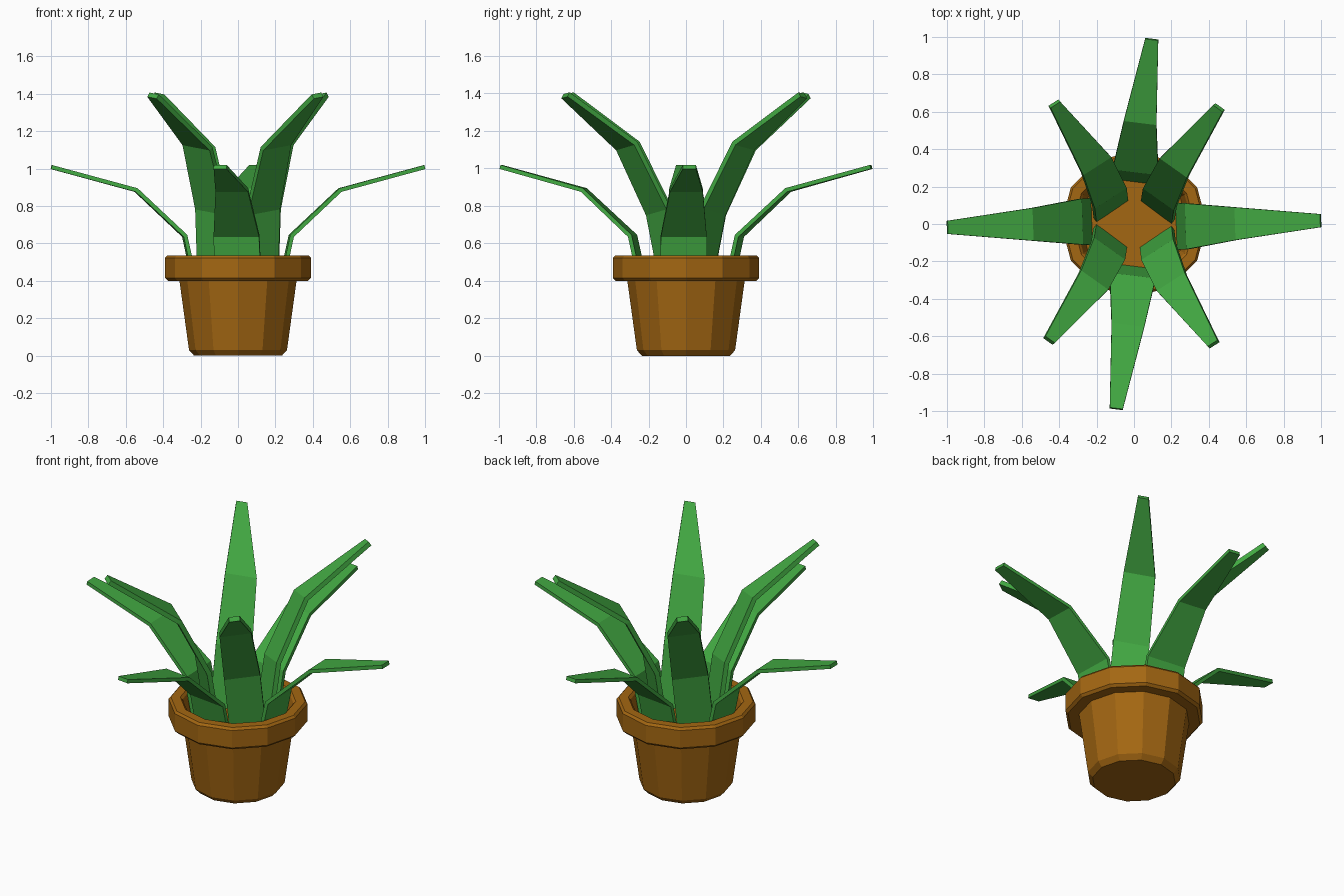
import bpy, bmesh, math
from mathutils import Vector

if "Cube" in bpy.data.objects:
    bpy.data.objects.remove(bpy.data.objects["Cube"])


def material(name, rgb):
    m = bpy.data.materials.new(name)
    m.diffuse_color = (*rgb, 1)
    m.use_nodes = True
    m.node_tree.nodes["Principled BSDF"].inputs["Base Color"].default_value = m.diffuse_color
    return m


terracotta = material("terracotta", (0.37, 0.135, 0.006))
leaf_green = material("leaf green", (0.054, 0.39, 0.054))


def finish(bm, name, mat):
    bmesh.ops.recalc_face_normals(bm, faces=bm.faces[:])
    me = bpy.data.meshes.new(name)
    bm.to_mesh(me)
    bm.free()
    me.materials.append(mat)
    ob = bpy.data.objects.new(name, me)
    bpy.context.collection.objects.link(ob)
    return ob


def lathe(name, profile, mat, sides=12):
    """Spin a (radius, z) profile into a closed low-poly solid."""
    bm = bmesh.new()
    rings = []
    for r, z in profile:
        rings.append([bm.verts.new((r * math.cos(math.tau * i / sides),
                                    r * math.sin(math.tau * i / sides), z))
                      for i in range(sides)])
    for a, b in zip(rings, rings[1:]):
        for i in range(sides):
            j = (i + 1) % sides
            bm.faces.new((a[i], a[j], b[j], b[i]))
    bm.faces.new(rings[0])
    bm.faces.new(rings[-1])
    return finish(bm, name, mat)


def leaf(name, path, widths, across, tilt, thick, turn):
    """Bent tapering strip: path points, widths, edge direction (degrees)."""
    pts = [Vector(p) for p in path]
    a = math.radians(across)
    side = Vector((math.cos(a), math.sin(a), tilt)).normalized()
    bm = bmesh.new()
    rings = []
    for i, (p, w) in enumerate(zip(pts, widths)):
        before = (p - pts[i - 1]).normalized() if i else Vector()
        after = (pts[i + 1] - p).normalized() if i < len(pts) - 1 else Vector()
        n = side.cross(before + after).normalized() * thick / 2
        s = side * w / 2
        rings.append([bm.verts.new(p + q) for q in (s + n, n - s, -s - n, s - n)])
    for r, q in zip(rings, rings[1:]):
        for i in range(4):
            j = (i + 1) % 4
            bm.faces.new((r[i], r[j], q[j], q[i]))
    bm.faces.new(rings[0])
    bm.faces.new(rings[-1])
    ob = finish(bm, name, leaf_green)
    ob.rotation_euler.z = math.radians(turn)
    return ob


# Pot with bevelled foot, heavy rim and soil floor
lathe("pot", [(0.235, 0), (0.262, 0.03), (0.313, 0.40), (0.375, 0.40),
              (0.39, 0.415), (0.39, 0.522), (0.378, 0.536), (0.325, 0.536),
              (0.312, 0.522), (0.285, 0.42)], terracotta)

# Drooping outer leaves: a side pair and a front/back pair
wide = (0.25, 0.245, 0.175, 0.07)
for k, nm in enumerate(("right", "left")):
    leaf(nm + "_leaf", [(0.235, -0.013, 0.41), (0.285, -0.012, 0.64),
                        (0.545, 0.002, 0.885), (0.998, 0.018, 1.008)],
         wide, 92, 0, 0.022, 180 * k)
for k, nm in enumerate(("back", "front")):
    leaf(nm + "_leaf", [(0.0, 0.235, 0.41), (0.008, 0.285, 0.64),
                        (0.033, 0.545, 0.885), (0.095, 0.988, 1.008)],
         wide, -7, 0, 0.022, 180 * k)

# Upright inner leaves, mirrored to the four diagonals
for sx in (1, -1):
    for sy in (1, -1):
        name = ("back" if sy > 0 else "front") + ("_right" if sx > 0 else "_left")
        path = [(0.125, 0.075, 0.41), (0.135, 0.145, 0.77),
                (0.21, 0.312, 1.12), (0.44, 0.633, 1.39)]
        leaf(name + "_inner_leaf", [(sx * x, sy * y, z) for x, y, z in path],
             (0.205, 0.205, 0.18, 0.062), math.degrees(math.atan2(-0.56 * sy, 0.83 * sx)),
             0.16, 0.028, -1.3)
